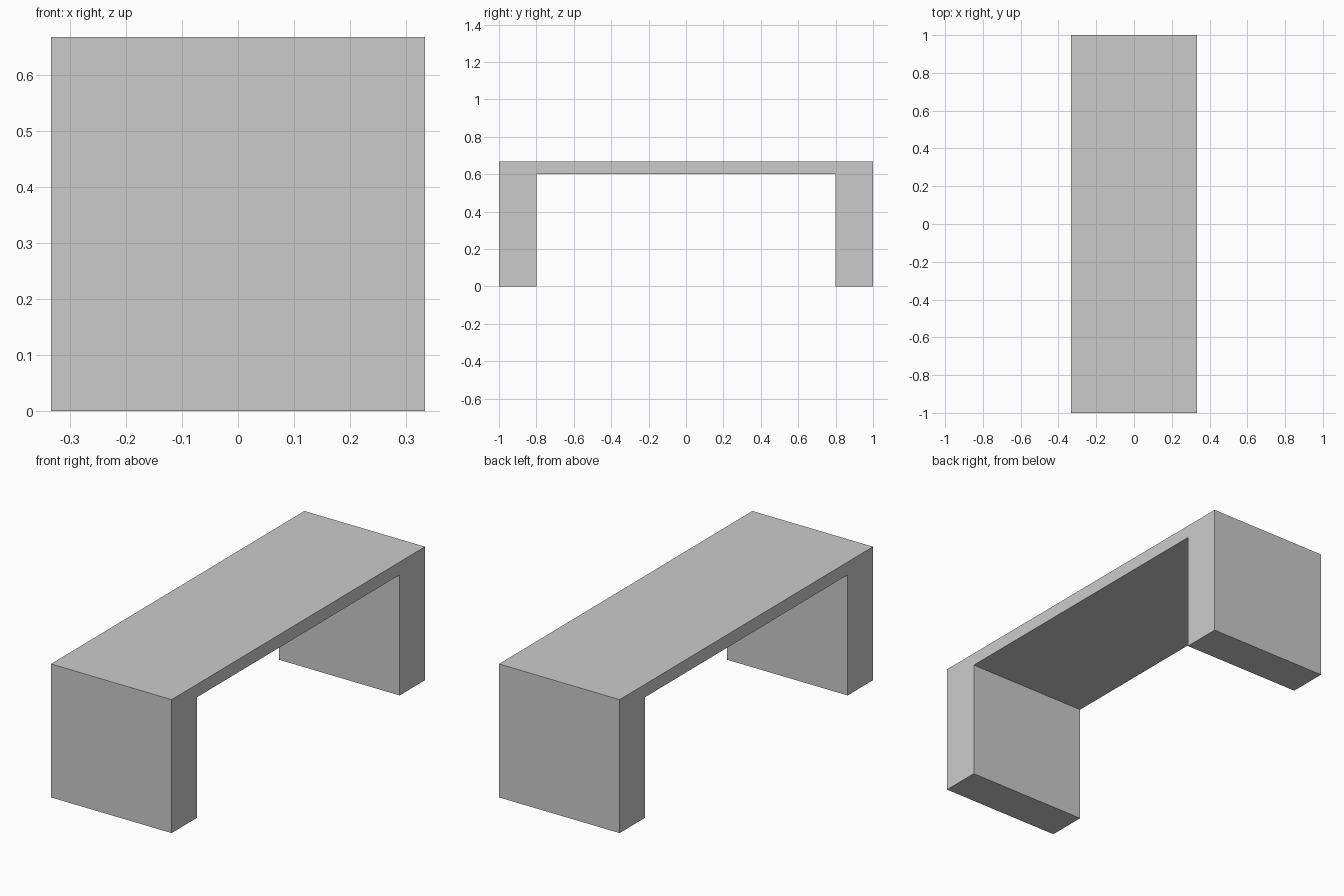
import bpy, bmesh

if "Cube" in bpy.data.objects:
    bpy.data.objects.remove(bpy.data.objects["Cube"])

HALF_WIDTH = 1 / 3
HEIGHT = 2 / 3
UNDERSIDE = 0.602
INNER, OUTER = 0.8, 1.0

# Bench outline in the y-z plane: right half, then mirrored to the left
half = [(INNER, UNDERSIDE), (INNER, 0), (OUTER, 0), (OUTER, HEIGHT)]
profile = half + [(-y, z) for y, z in reversed(half)]

# Extrude the outline across the width
bm = bmesh.new()
face = bm.faces.new([bm.verts.new((-HALF_WIDTH, y, z)) for y, z in profile])
extruded = bmesh.ops.extrude_face_region(bm, geom=[face], use_keep_orig=True)
moved = [g for g in extruded["geom"] if isinstance(g, bmesh.types.BMVert)]
bmesh.ops.translate(bm, verts=moved, vec=(2 * HALF_WIDTH, 0, 0))
bmesh.ops.recalc_face_normals(bm, faces=bm.faces)

mesh = bpy.data.meshes.new("bench")
bm.to_mesh(mesh)
bm.free()
bpy.context.collection.objects.link(bpy.data.objects.new("bench", mesh))
